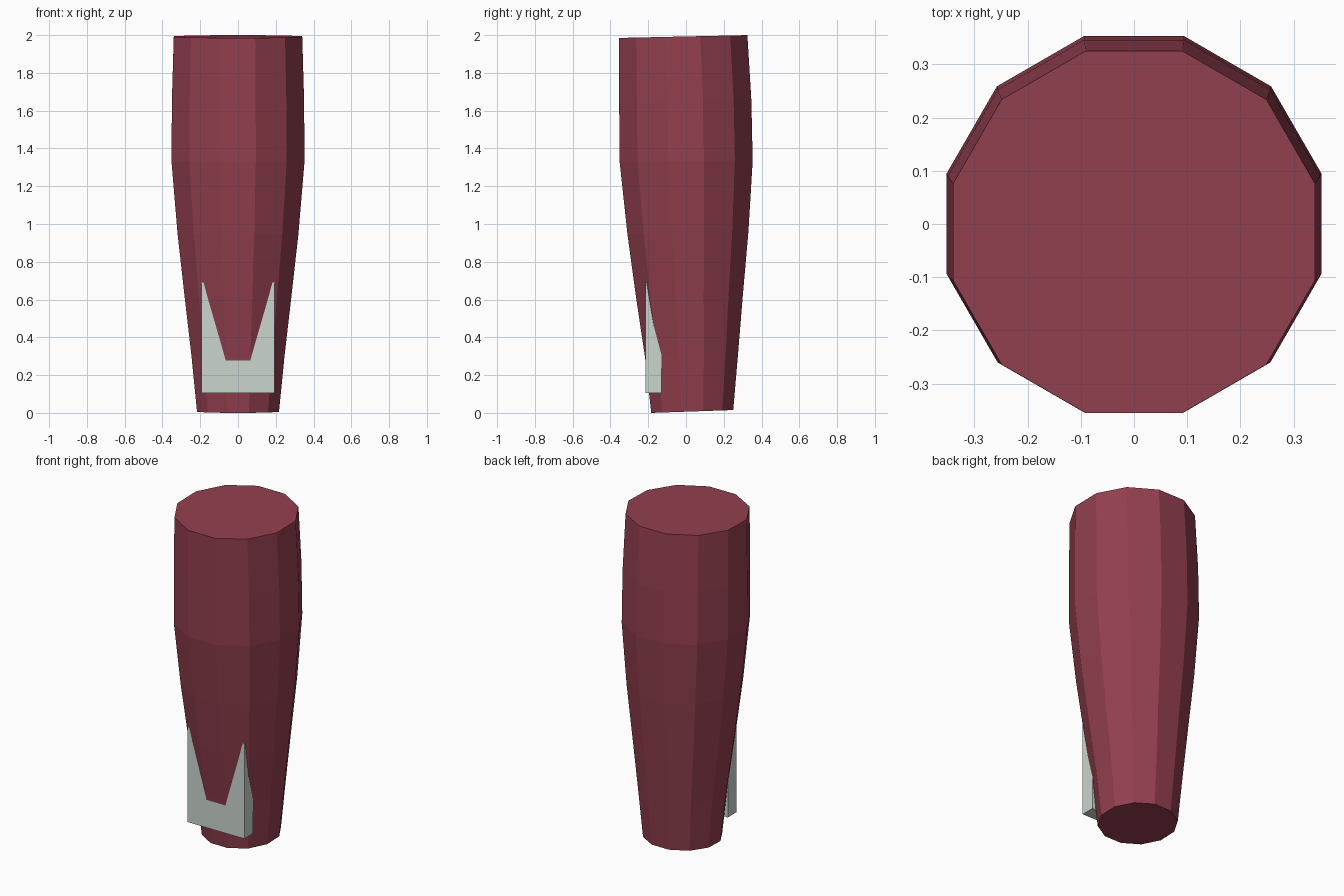
import bpy, bmesh, math

if "Cube" in bpy.data.objects:
    bpy.data.objects.remove(bpy.data.objects["Cube"])


def material(name, rgb):
    m = bpy.data.materials.new(name)
    m.diffuse_color = (*rgb, 1.0)
    m.use_nodes = True
    m.node_tree.nodes["Principled BSDF"].inputs["Base Color"].default_value = m.diffuse_color
    return m


def make_object(name, bm, mat):
    bmesh.ops.recalc_face_normals(bm, faces=bm.faces)
    me = bpy.data.meshes.new(name)
    bm.to_mesh(me)
    bm.free()
    me.materials.append(mat)
    ob = bpy.data.objects.new(name, me)
    bpy.context.collection.objects.link(ob)
    return ob


maroon = material("maroon", (0.29, 0.050, 0.078))
pale_grey = material("pale grey", (0.60, 0.66, 0.61))

# Tapered twelve-sided body: (height, flat-to-centre distance, y centre, tilt)
RINGS = [
    (0.0075, 0.217, 0.033, 0.0075),
    (0.30, 0.246, 0.029, 0.006),
    (0.62, 0.283, 0.018, 0.004),
    (0.95, 0.320, 0.010, 0.004),
    (1.33, 0.352, 0.001, 0.004),
    (1.65, 0.350, -0.004, 0.006),
    (1.9925, 0.340, -0.015, 0.0075),
]
SIDES = 12
bm = bmesh.new()
loops = []
for z, flat, cy, tilt in RINGS:
    r = flat / math.cos(math.pi / SIDES)
    loop = []
    for i in range(SIDES):
        a = 2 * math.pi * (i + 0.5) / SIDES
        y = r * math.sin(a)
        loop.append(bm.verts.new((r * math.cos(a), cy + y, z + tilt * y / flat)))
    loops.append(loop)
for low, high in zip(loops, loops[1:]):
    for i in range(SIDES):
        j = (i + 1) % SIDES
        bm.faces.new((low[i], low[j], high[j], high[i]))
bm.faces.new(loops[0][::-1])
bm.faces.new(loops[-1])
make_object("tapered_body", bm, maroon)

# Block set into the lower front of the body
bm = bmesh.new()
bmesh.ops.create_cube(bm, size=1.0)
bmesh.ops.scale(bm, vec=(0.388, 0.085, 0.585), verts=bm.verts)
bmesh.ops.translate(bm, vec=(0, -0.1725, 0.3975), verts=bm.verts)
make_object("front_block", bm, pale_grey)
